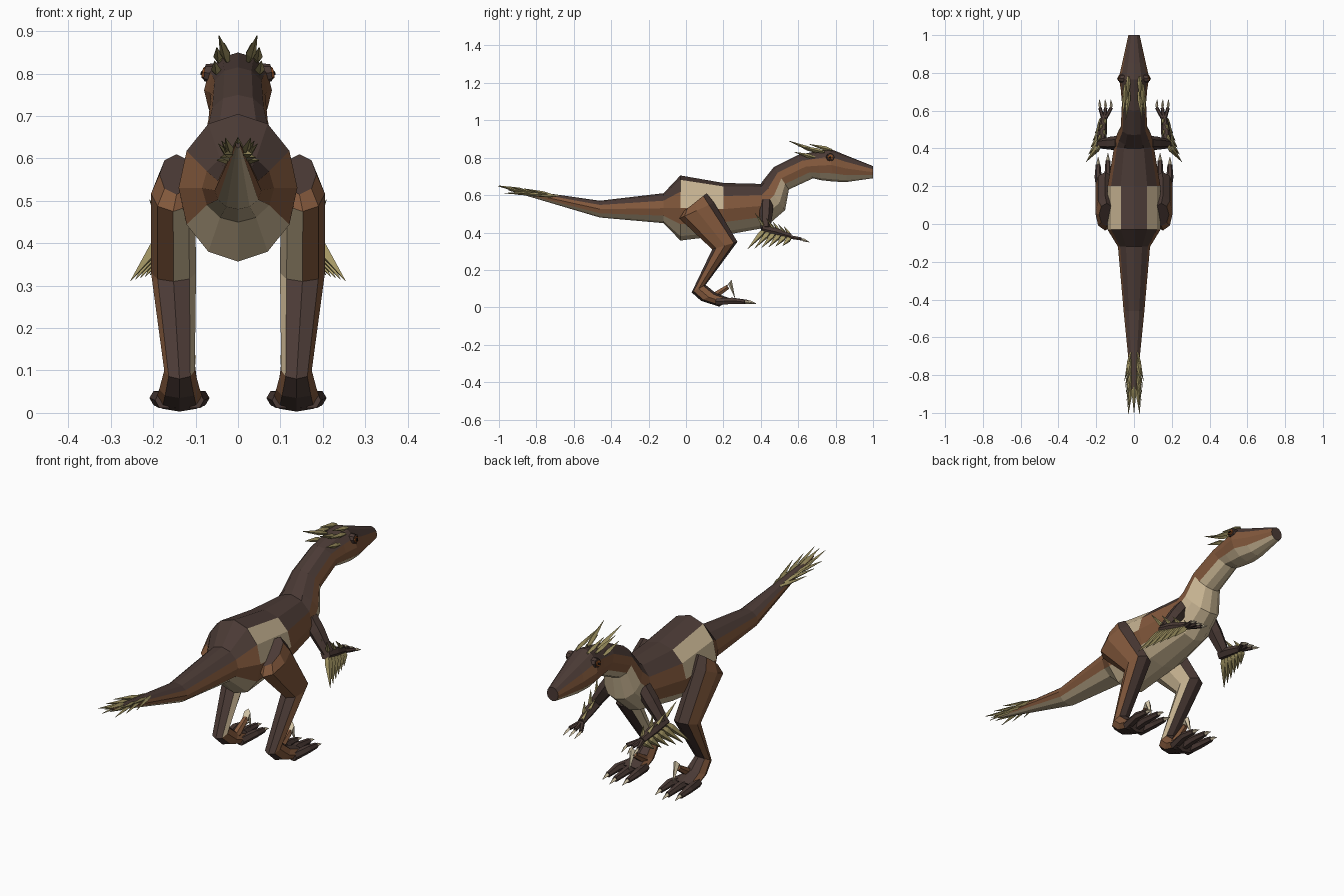
import bpy, bmesh, math
from mathutils import Vector

cube = bpy.data.objects.get("Cube")
if cube:
    bpy.data.objects.remove(cube, do_unlink=True)

COLOURS = {
    "dark_brown": (0.070, 0.043, 0.036),
    "mid_brown": (0.225, 0.098, 0.045),
    "cream": (0.58, 0.46, 0.29),
    "olive_feather": (0.36, 0.30, 0.125),
    "ivory": (0.68, 0.58, 0.40),
    "amber": (0.25, 0.07, 0.015),
    "black": (0.008, 0.007, 0.006),
}
DARK, BROWN, CREAM, OLIVE, IVORY, AMBER, BLACK = range(7)
MATERIALS = []
for label, rgb in COLOURS.items():
    m = bpy.data.materials.new(label)
    m.use_nodes = True
    m.diffuse_color = (*rgb, 1)
    m.node_tree.nodes["Principled BSDF"].inputs["Base Color"].default_value = (*rgb, 1)
    MATERIALS.append(m)


def finish(name, bm):
    bmesh.ops.recalc_face_normals(bm, faces=bm.faces)
    mesh = bpy.data.meshes.new(name)
    bm.to_mesh(mesh)
    bm.free()
    for m in MATERIALS:
        mesh.materials.append(m)
    obj = bpy.data.objects.new(name, mesh)
    bpy.context.collection.objects.link(obj)
    return obj


def loft(bm, rings, colour):
    """Skin rings of points; colour is an index or a rule (segment, band)."""
    rows = [[bm.verts.new(p) for p in ring] for ring in rings]
    n = len(rows[0])
    pick = colour if callable(colour) else lambda seg, band: colour
    for i in range(len(rows) - 1):
        for k in range(n):
            j = (k + 1) % n
            f = bm.faces.new((rows[i][k], rows[i][j], rows[i + 1][j], rows[i + 1][k]))
            f.material_index = pick(i, k)
    for row, seg in ((rows[0], 0), (rows[-1], len(rows) - 2)):
        bm.faces.new(row).material_index = pick(seg, 0)


def section(ty, tz, by, bz, hw, x=0, n=12, s=1):
    """Oval ring between a top and a bottom point in the side plane."""
    pts = []
    for k in range(n):
        a = math.tau * k / n
        c = math.cos(a)
        pts.append((s * (x + hw * math.sin(a)),
                    (ty + by) / 2 + c * (ty - by) / 2,
                    (tz + bz) / 2 + c * (tz - bz) / 2))
    return pts


def rod(bm, path, radii, colour, n=6):
    """Tapered rod along a path."""
    path = [Vector(p) for p in path]
    d = (path[-1] - path[0]).normalized()
    u = d.cross(Vector((0, 0, 1))).normalized()
    v = u.cross(d)
    angles = [math.tau * k / n for k in range(n)]
    loft(bm, [[p + r * (u * math.cos(a) + v * math.sin(a)) for a in angles]
              for p, r in zip(path, radii)], colour)


def spike(bm, p0, p1, r, colour):
    """Four-sided blade, widest near its root."""
    a, b = Vector(p0), Vector(p1)
    rod(bm, [a, a.lerp(b, 0.3), b], [r * 0.5, r, 0.001], colour, 4)


# Body, tail, neck and head in one skin
BODY = [
    (-0.95, 0.640, -0.95, 0.625, 0.006),
    (-0.46, 0.570, -0.46, 0.480, 0.055),
    (-0.12, 0.610, -0.12, 0.450, 0.085),
    (-0.03, 0.705, -0.03, 0.357, 0.140),
    (0.20, 0.665, 0.20, 0.385, 0.140),
    (0.40, 0.660, 0.42, 0.425, 0.105),
    (0.41, 0.675, 0.53, 0.520, 0.092),
    (0.47, 0.750, 0.55, 0.630, 0.070),
    (0.60, 0.815, 0.68, 0.690, 0.064),
    (0.70, 0.835, 0.72, 0.680, 0.070),
    (0.765, 0.850, 0.79, 0.672, 0.080),
    (0.85, 0.815, 0.86, 0.670, 0.062),
    (1.00, 0.755, 1.00, 0.690, 0.030),
]


def body_colour(seg, band):
    k = min(band, 11 - band)          # bands counted from spine to belly
    if seg == 3 and k in (1, 2):      # pale flank patch
        return CREAM
    if seg in (5, 6) and k == 3:      # pale neck base
        return CREAM
    return (DARK, DARK, BROWN, BROWN, CREAM, CREAM)[k]


bm = bmesh.new()
loft(bm, [section(*r) for r in BODY], body_colour)
finish("body", bm)

# Teeth along the jaw line
bm = bmesh.new()
for s in (1, -1):
    for i in range(7):
        y = 0.86 + i * 0.02
        x = 0.9 * (0.062 - 0.032 * (y - 0.85) / 0.15)
        spike(bm, (s * x, y, 0.715), (s * x, y, 0.690), 0.005, IVORY)
finish("teeth", bm)

# Feather crest on the head
bm = bmesh.new()
for s in (1, -1):
    for y, x, z, ty, tx, tz in ((0.70, 0.025, 0.83, 0.55, 0.045, 0.89),
                                (0.74, 0.045, 0.83, 0.60, 0.050, 0.862),
                                (0.78, 0.030, 0.84, 0.66, 0.032, 0.872),
                                (0.69, 0.050, 0.80, 0.58, 0.055, 0.830)):
        spike(bm, (s * x, y, z), (s * tx, ty, tz), 0.012, OLIVE)
finish("head_crest", bm)

# Feather fan on the tail
bm = bmesh.new()
for s in (1, -1):
    for i in range(6):
        y = -0.68 - 0.035 * i
        z = 0.60 + 0.1 * (-0.72 - y)
        spike(bm, (s * 0.015, y, z),
              (s * (0.05 - 0.004 * i), y - 0.15, z + (0.0, 0.035)[i % 2]), 0.010, OLIVE)
spike(bm, (0, -0.85, 0.62), (0, -1.0, 0.65), 0.012, OLIVE)
finish("tail_feathers", bm)

# Rings run from the hip down to the front of the foot
LEG = [
    (0.11, 0.610, -0.01, 0.515, 0.040, 0.145),
    (0.15, 0.560, -0.035, 0.475, 0.052, 0.153),
    (0.275, 0.350, 0.14, 0.310, 0.053, 0.152),
    (0.105, 0.120, 0.03, 0.080, 0.036, 0.138),
    (0.16, 0.075, 0.08, 0.035, 0.048, 0.138),
    (0.23, 0.050, 0.18, 0.003, 0.058, 0.138),
]


def leg_colour(seg, band):
    if band in (0, 7):
        return DARK
    if band in (1, 2):
        return BROWN
    if band in (3, 4):
        return (BROWN, BROWN if band == 3 else CREAM, DARK, DARK, DARK)[seg]
    return CREAM if seg in (1, 2) else BROWN


for side, s in (("left", 1), ("right", -1)):
    # Eye: dark lid, amber iris, black pupil
    bm = bmesh.new()
    for x0, x1, r, c in ((0.055, 0.078, 0.024, DARK), (0.07, 0.083, 0.016, AMBER),
                         (0.08, 0.086, 0.007, BLACK)):
        rod(bm, [(s * x0, 0.77, 0.80), (s * x1, 0.772, 0.803)], [r, r * 0.85], c, 8)
    finish(side + "_eye", bm)

    # Leg
    bm = bmesh.new()
    loft(bm, [section(*r, n=8, s=s) for r in LEG], leg_colour)
    finish(side + "_leg", bm)

    # Toes with claws, and the raised sickle claw
    toes, claws = bmesh.new(), bmesh.new()
    for i in (-1, 0, 1):
        x0, x1 = 0.138 + 0.036 * i, 0.138 + 0.052 * i
        length = 0.335 - 0.02 * abs(i)
        rod(toes, [(s * x0, 0.16, 0.03), (s * x1, 0.25, 0.035), (s * x1, length, 0.028)],
            [0.022, 0.019, 0.013], DARK)
        spike(claws, (s * x1, length - 0.01, 0.032), (s * x1, length + 0.04, 0.020), 0.010, IVORY)
    rod(toes, [(s * 0.115, 0.15, 0.06), (s * 0.115, 0.225, 0.11)], [0.02, 0.014], BROWN)
    rod(claws, [(s * 0.115, 0.20, 0.09), (s * 0.115, 0.235, 0.135), (s * 0.115, 0.262, 0.05)],
        [0.012, 0.016, 0.001], IVORY, 4)
    finish(side + "_toes", toes)
    finish(side + "_foot_claws", claws)

    # Arm with three clawed fingers
    shoulder, elbow = Vector((s * 0.075, 0.43, 0.56)), Vector((s * 0.175, 0.425, 0.42))
    wrist = Vector((s * 0.16, 0.56, 0.378))
    arm, claws = bmesh.new(), bmesh.new()
    rod(arm, [shoulder, shoulder.lerp(elbow, 0.4), elbow], [0.036, 0.036, 0.026], DARK)
    rod(arm, [elbow - Vector((0, 0.02, 0)), elbow.lerp(wrist, 0.4), wrist],
        [0.024, 0.025, 0.017], DARK)
    for i in (-1, 0, 1):
        tip = wrist + Vector((s * (0.030 * i - 0.01), 0.055, -0.012))
        rod(arm, [wrist - Vector((0, 0.015, 0)), tip], [0.011, 0.009], DARK)
        spike(claws, tip, tip + Vector((s * 0.003, 0.045, -0.018)), 0.008, IVORY)
    finish(side + "_arm", arm)
    finish(side + "_hand_claws", claws)

    # Forearm feathers: a long trailing row and a short raised row
    bm = bmesh.new()
    for i in range(6):
        t = i / 5
        root = elbow.lerp(wrist, t)
        reach = 1 - 0.55 * t
        spike(bm, root, root + Vector((s * 0.078, -0.095, -0.108)) * reach, 0.017, OLIVE)
        spike(bm, root, root + Vector((s * (0.03 - 0.05 * (i % 2)), -0.05, 0.075)) * (1.1 - 0.4 * t),
              0.010, OLIVE)
    finish(side + "_arm_feathers", bm)
